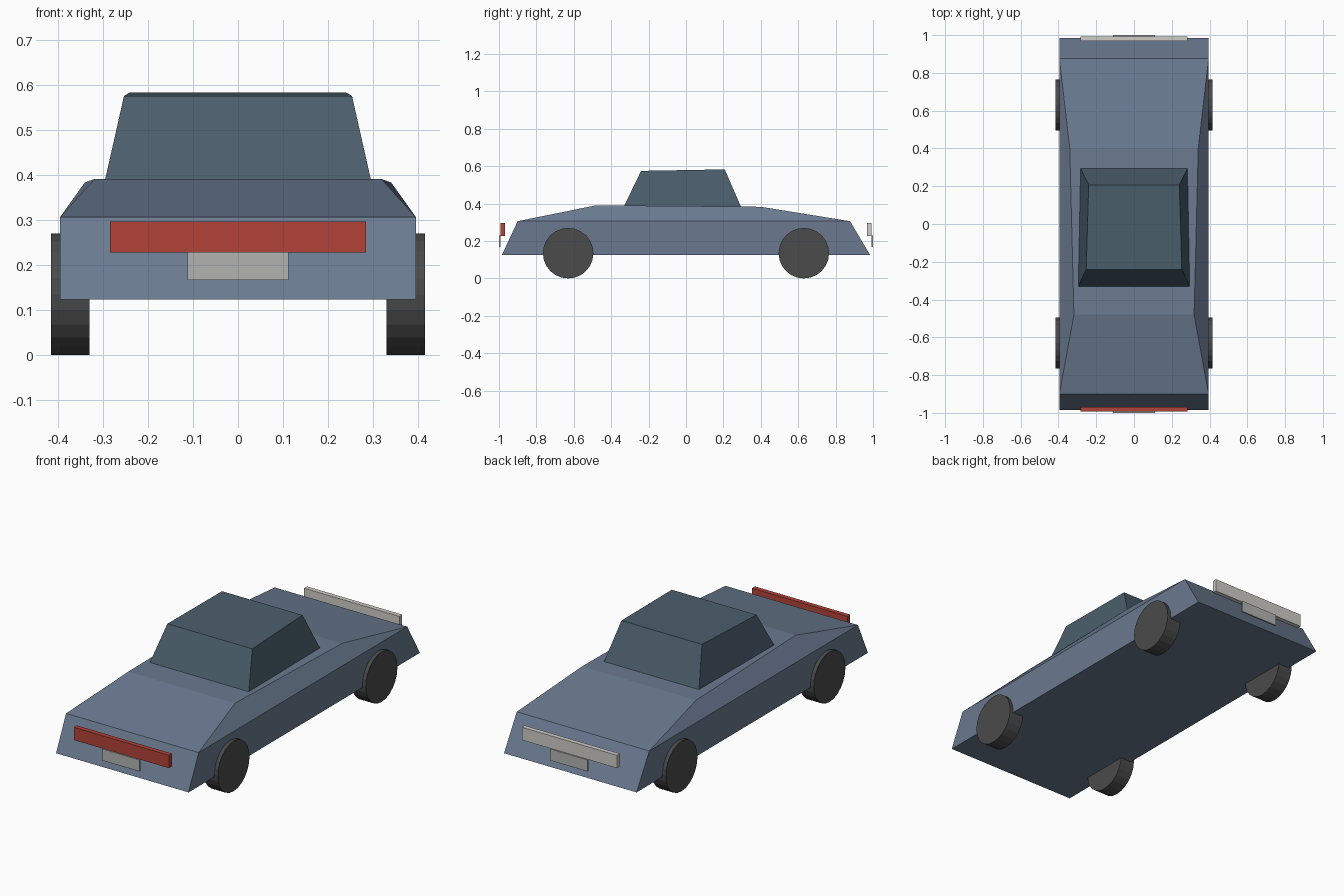
import bpy, bmesh
from math import radians
from mathutils import Matrix

if "Cube" in bpy.data.objects:
    bpy.data.objects.remove(bpy.data.objects["Cube"])


def material(name, rgb):
    m = bpy.data.materials.new(name)
    m.diffuse_color = (*rgb, 1)
    m.use_nodes = True
    m.node_tree.nodes["Principled BSDF"].inputs["Base Color"].default_value = m.diffuse_color
    return m


PAINT = material("paint", (0.145, 0.195, 0.28))
GLASS = material("glass", (0.07, 0.112, 0.15))
RUBBER = material("rubber", (0.07, 0.07, 0.07))
RED = material("red_lens", (0.45, 0.055, 0.04))
WHITE = material("white_lens", (0.62, 0.61, 0.57))
PLATE = material("plate", (0.45, 0.45, 0.44))


def finish(bm, name, mat):
    bmesh.ops.recalc_face_normals(bm, faces=bm.faces)
    me = bpy.data.meshes.new(name)
    bm.to_mesh(me)
    bm.free()
    me.materials.append(mat)
    ob = bpy.data.objects.new(name, me)
    bpy.context.collection.objects.link(ob)
    return ob


def loft(name, levels, mat):
    """Stack four-cornered levels; each is (front, rear) of (half width, y, z)."""
    bm = bmesh.new()
    rings = []
    for (fx, fy, fz), (rx, ry, rz) in levels:
        corners = [(-fx, fy, fz), (fx, fy, fz), (rx, ry, rz), (-rx, ry, rz)]
        rings.append([bm.verts.new(c) for c in corners])
    for a, b in zip(rings, rings[1:]):
        for i in range(4):
            j = (i + 1) % 4
            bm.faces.new((a[i], a[j], b[j], b[i]))
    bm.faces.new(rings[0][::-1])
    bm.faces.new(rings[-1])
    return finish(bm, name, mat)


def box(name, x, y, z, mat):
    y0, y1 = sorted(y)
    return loft(name, [((x, y0, h), (x, y1, h)) for h in z], mat)


# Wedge body: sill, shoulder line, deck
loft("body", [((0.395, -0.985, 0.124), (0.395, 0.985, 0.124)),
              ((0.395, -0.90, 0.306), (0.395, 0.877, 0.306)),
              ((0.318, -0.48, 0.391), (0.34, 0.40, 0.383))], PAINT)

# Cabin
loft("cabin", [((0.295, -0.33, 0.389), (0.283, 0.294, 0.383)),
               ((0.253, -0.24, 0.575), (0.24, 0.207, 0.583))], GLASS)

# Wheels
for side, sx in (("left", -1), ("right", 1)):
    for end, sy in (("front", -1), ("rear", 1)):
        bm = bmesh.new()
        place = Matrix.Translation((sx * 0.3725, sy * 0.63, 0.135)) @ Matrix.Rotation(radians(90), 4, 'Y')
        bmesh.ops.create_cone(bm, cap_ends=True, segments=24, radius1=0.135,
                              radius2=0.135, depth=0.085, matrix=place)
        finish(bm, f"{end}_{side}_wheel", RUBBER)

# Light bars and plates at both ends
for end, s, lens in (("front", -1, RED), ("rear", 1, WHITE)):
    box(f"{end}_light_bar", 0.284, (s * 0.968, s * 0.993), (0.228, 0.297), lens)
    box(f"{end}_plate", 0.112, (s * 0.992, s * 1.0), (0.167, 0.229), PLATE)
